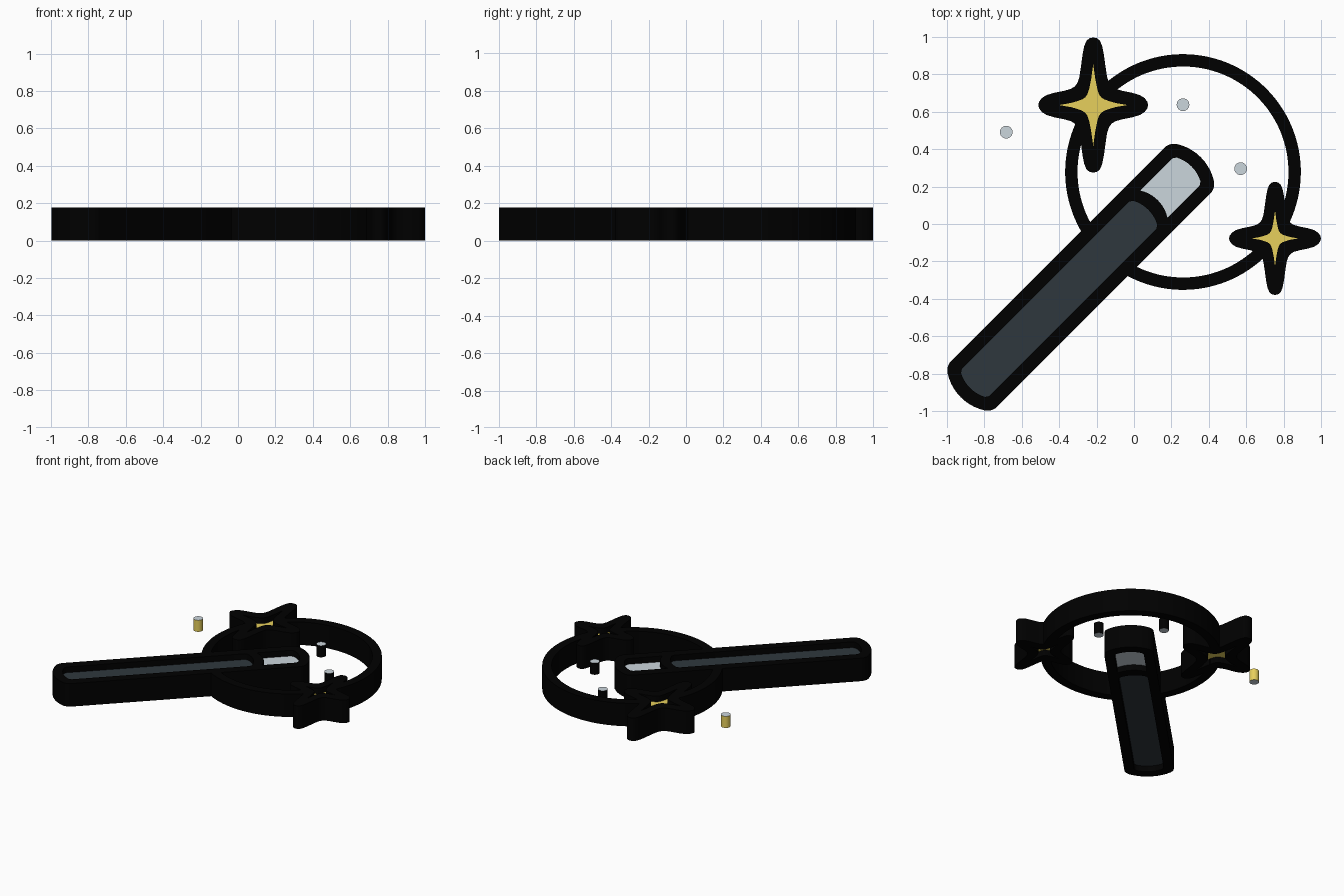
import bpy, math

if "Cube" in bpy.data.objects:
    bpy.data.objects.remove(bpy.data.objects["Cube"])

H = 0.177              # full thickness of the black outlines
LOW, HIGH = 0.044, 0.133   # the coloured inlays are thinner, recessed on both sides


def material(name, color):
    m = bpy.data.materials.new(name)
    m.diffuse_color = (*color, 1)
    m.use_nodes = True
    m.node_tree.nodes["Principled BSDF"].inputs["Base Color"].default_value = m.diffuse_color
    return m


BLACK = material("black", (0.0, 0.0, 0.0))
SLATE = material("slate_grey", (0.028, 0.039, 0.048))
SILVER = material("silver_grey", (0.60, 0.67, 0.72))
GOLD = material("gold", (0.83, 0.65, 0.112))


def arc(cx, cy, r, a0, a1, n):
    """Points on an arc, angles in degrees."""
    angles = [math.radians(a0 + (a1 - a0) * i / n) for i in range(n + 1)]
    return [(cx + r * math.cos(a), cy + r * math.sin(a)) for a in angles]


def prism(name, loops, mat, z0=0.0, z1=H):
    """Extrude closed outlines from z0 to z1; inner loops become holes."""
    cu = bpy.data.curves.new(name, 'CURVE')
    cu.dimensions = '2D'
    cu.fill_mode = 'BOTH'
    cu.extrude = (z1 - z0) / 2
    for pts in loops:
        s = cu.splines.new('POLY')
        s.points.add(len(pts) - 1)
        for p, (x, y) in zip(s.points, pts):
            p.co = (x, y, 0, 1)
        s.use_cyclic_u = True
    cu.materials.append(mat)
    ob = bpy.data.objects.new(name, cu)
    ob.location.z = (z0 + z1) / 2
    bpy.context.collection.objects.link(ob)
    bpy.ops.object.select_all(action='DESELECT')
    ob.select_set(True)
    bpy.context.view_layer.objects.active = ob
    bpy.ops.object.convert(target='MESH')
    bpy.ops.object.shade_smooth_by_angle(angle=math.radians(35))


# Circle behind the wand, in arcs that end inside the black outlines
RX, RY = 0.262, 0.278
for i, (a0, a1) in enumerate([(238, 316), (332, 494), (152, 212)]):
    n = (a1 - a0) // 3
    loop = arc(RX, RY, 0.63, a0, a1, n) + arc(RX, RY, 0.564, a1, a0, n)
    prism(f"circle_arc_{i + 1}", [loop], BLACK)


# Wand, drawn along its axis and then turned 45 degrees
def turn(pts):
    k = math.sqrt(0.5)
    return [((u - v) * k, (u + v) * k) for u, v in pts]


W, R, A, B = 0.103, 0.192, 32.4, 0.07   # half width, end radius, end angle, border


def bulge(u, sign=1):
    """Rounded end with softened corners; sign -1 gives the lower end."""
    pts = [(u - 0.012, -W)] + arc(u + 0.03 - R, 0, R, -28, 28, 10) + [(u - 0.012, W)]
    return pts if sign > 0 else [(2 * u - p, -v) for p, v in pts]


bottom_u, body_u, tip_u0, tip_u1 = -1.21, 0.078, 0.15, 0.405
bottom_c, tip_c = bottom_u - 0.03 + R, tip_u1 + 0.03 - R
body = turn(bulge(body_u) + bulge(bottom_u, -1))
tip = turn(bulge(tip_u1) + arc(tip_u0 + 0.03 - R, 0, R, A, -A, 10))
border = turn(arc(tip_u1, -W, B, -90, -A, 6) + arc(tip_c, 0, R + B, -A, A, 10)[1:-1]
              + arc(tip_u1, W, B, A, 90, 6) + arc(bottom_u, W, B, 90, 180 - A, 6)
              + arc(bottom_c, 0, R + B, 180 - A, 180 + A, 10)[1:-1]
              + arc(bottom_u, -W, B, 180 + A, 270, 6))
prism("wand_border", [border, body, tip], BLACK)
prism("wand_body", [body], SLATE, LOW, HIGH)
prism("wand_tip", [tip], SILVER, LOW, HIGH)

# Four-pointed stars, mirrored from one quarter profile
STAR_EDGE = [(0, .361), (.02, .357), (.036, .344), (.048, .315), (.057, .27), (.065, .21),
             (.074, .15), (.084, .119), (.099, .099), (.12, .086), (.16, .075), (.21, .065),
             (.25, .053), (.275, .037), (.289, .018), (.294, 0)]
STAR_FILL = [(0, .219), (.011, .14), (.022, .085), (.031, .058), (.042, .042),
             (.058, .031), (.085, .021), (.12, .011), (.185, 0)]


def star_loop(quarter, cx, cy, s):
    q = quarter
    pts = q[:-1] + [(x, -y) for x, y in q[:0:-1]]
    pts += [(-x, -y) for x, y in q[:-1]] + [(-x, y) for x, y in q[:0:-1]]
    return [(cx + x * s, cy + y * s) for x, y in pts]


for name, cx, cy, s_edge, s_fill in [("large_star", -0.218, 0.636, 1, 1),
                                     ("small_star", 0.754, -0.077, 0.837, 0.68)]:
    fill = star_loop(STAR_FILL, cx, cy, s_fill)
    prism(name + "_border", [star_loop(STAR_EDGE, cx, cy, s_edge), fill], BLACK)
    prism(name + "_fill", [fill], GOLD, LOW, HIGH)

# Sparkle dots: silver caps with gold or black sides
for i, (x, y, side) in enumerate([(-0.683, 0.491, GOLD), (0.262, 0.638, BLACK),
                                  (0.57, 0.296, BLACK)]):
    bpy.ops.mesh.primitive_cylinder_add(vertices=24, radius=0.034, depth=HIGH - LOW,
                                        location=(x, y, H / 2))
    ob = bpy.context.object
    ob.name = f"sparkle_dot_{i + 1}"
    ob.data.materials.append(side)
    ob.data.materials.append(SILVER)
    for f in ob.data.polygons:
        f.material_index = int(abs(f.normal.z) > 0.5)
    bpy.ops.object.shade_smooth_by_angle(angle=math.radians(35))
